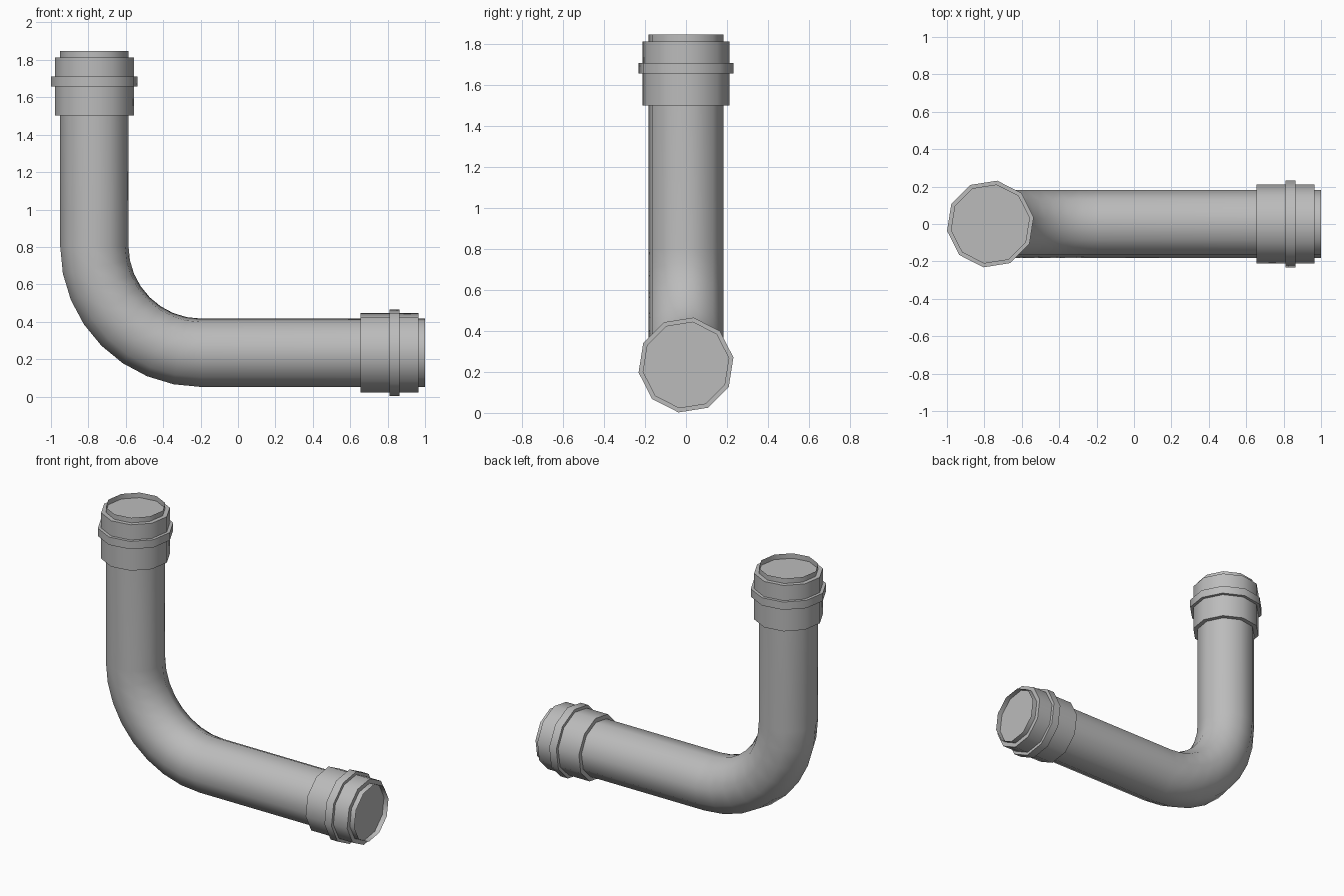
import bpy, bmesh, math
from mathutils import Vector

cube = bpy.data.objects.get("Cube")
if cube:
    bpy.data.objects.remove(cube, do_unlink=True)

SIDES = 10
START = math.radians(9)
AXIS_X, AXIS_Z = -0.768, 0.234      # centre lines of the two legs
TOP_Z, END_X = 1.847, 1.0           # open ends of the pipe
BEND_R, BEND_STEPS = 0.57, 8

grey = bpy.data.materials.new("pipe_grey")
grey.use_nodes = True
grey.diffuse_color = (0.5, 0.5, 0.5, 1)
grey.node_tree.nodes["Principled BSDF"].inputs["Base Color"].default_value = (0.5, 0.5, 0.5, 1)


def sweep(name, stations, radius, capped):
    """Loft a ten-sided section through (centre, outward direction) stations."""
    bm = bmesh.new()
    rings = []
    for centre, across in stations:
        ring = []
        for i in range(SIDES):
            a = START + i * math.tau / SIDES
            offset = across * math.cos(a) + Vector((0, 1, 0)) * math.sin(a)
            ring.append(bm.verts.new(centre + offset * radius))
        rings.append(ring)
    for low, high in zip(rings, rings[1:]):
        for i in range(SIDES):
            j = (i + 1) % SIDES
            bm.faces.new((low[i], low[j], high[j], high[i]))
    if capped:
        bm.faces.new(rings[0][::-1])
        bm.faces.new(rings[-1])
    # The section runs from the top end down, so turn the faces outward
    bmesh.ops.reverse_faces(bm, faces=bm.faces[:])
    mesh = bpy.data.meshes.new(name)
    bm.to_mesh(mesh)
    bm.free()
    mesh.materials.append(grey)
    obj = bpy.data.objects.new(name, mesh)
    bpy.context.collection.objects.link(obj)
    bpy.ops.object.select_all(action='DESELECT')
    obj.select_set(True)
    bpy.context.view_layer.objects.active = obj
    bpy.ops.object.shade_smooth_by_angle(angle=math.radians(40))
    return obj


X, Z = Vector((1, 0, 0)), Vector((0, 0, 1))


def upper(d):
    return Vector((AXIS_X, 0, TOP_Z - d)), X


def lower(d):
    return Vector((END_X - d, 0, AXIS_Z)), Z


# Thin open pipe: upright leg, quarter bend, level leg
path = [upper(0)]
hub = Vector((AXIS_X + BEND_R, 0, AXIS_Z + BEND_R))
for k in range(BEND_STEPS + 1):
    t = k / BEND_STEPS * math.pi / 2
    across = X * math.cos(t) + Z * math.sin(t)
    path.append((hub - across * BEND_R, across))
path.append(lower(0))
sweep("pipe", path, 0.185, False)

# Solid collar and raised ring near each end
for prefix, place in (("upper", upper), ("lower", lower)):
    for part, near, far, radius in (("collar", 0.034, 0.345, 0.214),
                                    ("ring", 0.137, 0.19, 0.2345)):
        stations = [place(near), place(far)]
        if prefix == "lower":
            stations.reverse()
        sweep(f"{prefix}_{part}", stations, radius, True)
